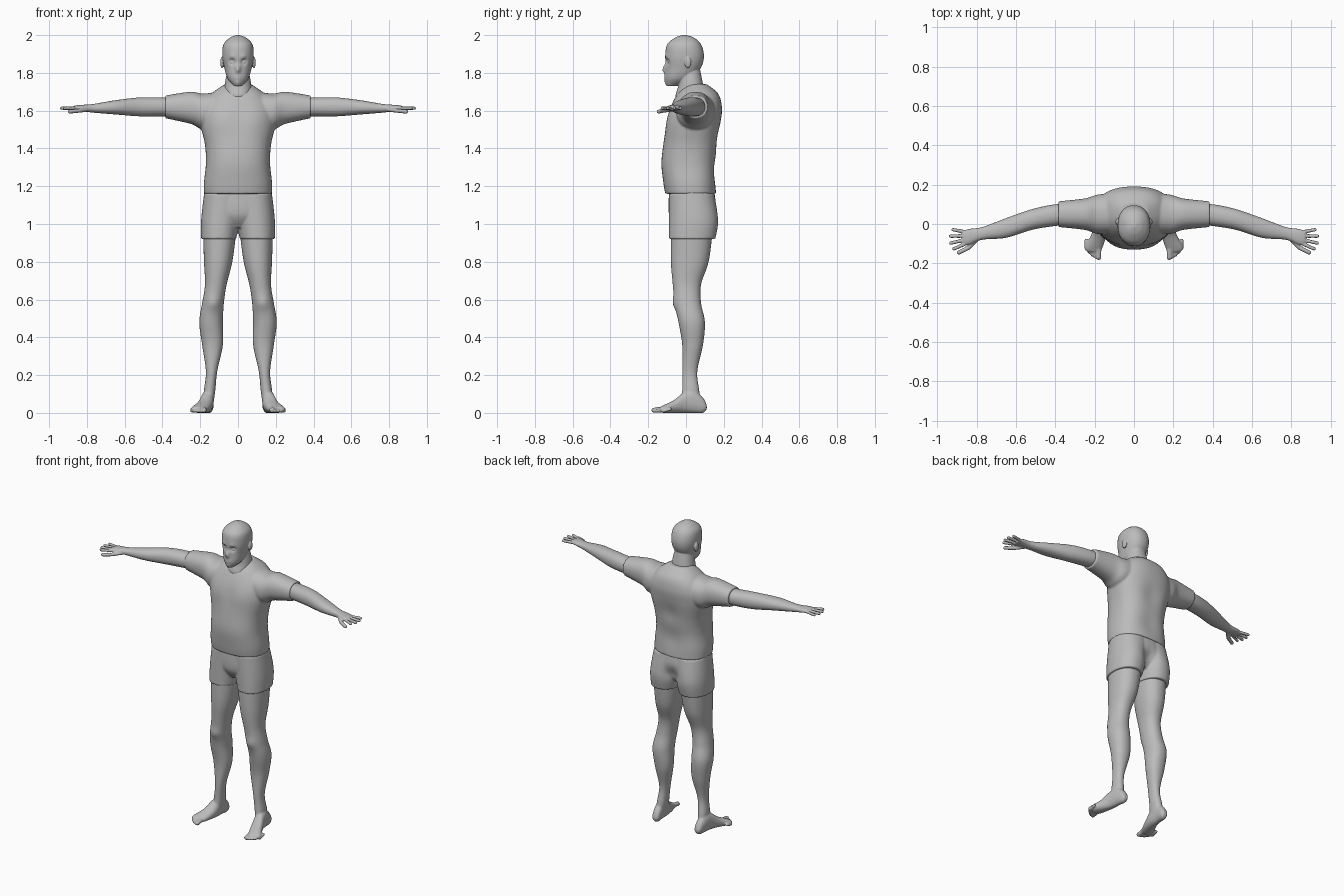
import bpy, bmesh, math
from mathutils import Vector, Matrix

default_cube = bpy.data.objects.get("Cube")
if default_cube:
    bpy.data.objects.remove(default_cube, do_unlink=True)

colour = (0.5, 0.5, 0.5, 1)
grey = bpy.data.materials.new("plain grey")
grey.use_nodes = True
grey.diffuse_color = colour
grey.node_tree.nodes["Principled BSDF"].inputs["Base Color"].default_value = colour


def spline(sections, steps):
    """Smoothly blend a list of sections into a denser list."""
    rows = [Vector(section) for section in sections]
    padded = [rows[0]] + rows + [rows[-1]]
    dense = []
    for before, start, end, after in zip(padded, padded[1:], padded[2:], padded[3:]):
        leave, arrive = (end - before) / 2, (after - start) / 2
        for step in range(steps):
            t = step / steps
            ease = t * t * (3 - 2 * t)
            dense.append(start.lerp(end, ease) + leave * t * (1 - t) ** 2 - arrive * t * t * (1 - t))
    return dense + [rows[-1]]


def loft(bm, axis, sections, power=2.2, sides=64, steps=8):
    """Closed skin; a section is its place on the axis, then low and high on the other two axes."""
    across, along = [k for k in range(3) if k != axis]
    rings = []
    for place, low_a, high_a, low_b, high_b in spline(sections, steps):
        ring = []
        for k in range(sides):
            angle = math.tau * k / sides
            c, s = math.cos(angle), math.sin(angle)
            point = Vector()
            point[axis] = place
            point[across] = (low_a + high_a + (high_a - low_a) * math.copysign(abs(c) ** (2 / power), c)) / 2
            point[along] = (low_b + high_b + (high_b - low_b) * math.copysign(abs(s) ** (2 / power), s)) / 2
            ring.append(bm.verts.new(point))
        rings.append(ring)
    for lower, upper in zip(rings, rings[1:]):
        for k in range(sides):
            bm.faces.new((lower[k - 1], lower[k], upper[k], upper[k - 1]))
    bm.faces.new(rings[0])
    bm.faces.new(rings[-1])


def trunk(bm, sections, **options):
    """Upright loft centred on x; a section is height, half width, front and back."""
    full = [(height, -half, half, front, back) for height, half, front, back in sections]
    loft(bm, 2, full, **options)


def ball(bm, centre, size):
    place = Matrix.Translation(centre) @ Matrix.Diagonal((*size, 1))
    bmesh.ops.create_uvsphere(bm, u_segments=20, v_segments=12, radius=1, matrix=place)


def digit(bm, joints, radius):
    """Finger or toe made of round joints and straight bones."""
    for joint in joints:
        ball(bm, joint, (radius, radius, radius))
    for start, end in zip(map(Vector, joints), map(Vector, joints[1:])):
        bone = end - start
        turn = bone.to_track_quat('Z', 'Y').to_matrix().to_4x4()
        bmesh.ops.create_cone(bm, cap_ends=True, segments=16, radius1=radius, radius2=radius,
                              depth=bone.length, matrix=Matrix.Translation((start + end) / 2) @ turn)


def push(bm, centre, depth, radius):
    """Soft sculpting stroke that moves the surface backwards (or forwards when negative)."""
    for vert in bm.verts:
        mirrored = Vector((abs(vert.co.x), vert.co.y, vert.co.z))
        distance = (mirrored - Vector(centre)).length
        vert.co.y += depth * math.exp(-(distance / radius) ** 2)


def mirror_half(bm):
    """Copy everything built so far to the other side."""
    copy = bmesh.ops.duplicate(bm, geom=bm.verts[:] + bm.edges[:] + bm.faces[:])["geom"]
    for element in copy:
        if isinstance(element, bmesh.types.BMVert):
            element.co.x *= -1


def finish(bm, name, voxel):
    """Fuse the overlapping volumes into one smooth skin."""
    bmesh.ops.recalc_face_normals(bm, faces=bm.faces)
    mesh = bpy.data.meshes.new(name)
    bm.to_mesh(mesh)
    bm.free()
    mesh.materials.append(grey)
    part = bpy.data.objects.new(name, mesh)
    bpy.context.collection.objects.link(part)
    fuse = part.modifiers.new("fuse", 'REMESH')
    fuse.mode = 'VOXEL'
    fuse.voxel_size = voxel
    fuse.use_smooth_shade = True
    soften = part.modifiers.new("soften", 'SMOOTH')
    soften.factor = 0.5
    soften.iterations = 2


# Eyes and ears
bm = bmesh.new()
ball(bm, (.03, -.085, 1.857), (.013, .012, .01))
ball(bm, (.084, .01, 1.855), (.01, .018, .03))
mirror_half(bm)
features = bpy.data.meshes.new("eyes_and_ears")
bm.to_mesh(features)
bm.free()

# Head with a sculpted face, then neck
bm = bmesh.new()
trunk(bm, [(1.73, .02, -.1, -.05), (1.77, .055, -.11, .03), (1.83, .073, -.107, .08), (1.89, .083, -.11, .095),
           (1.95, .077, -.1, .08), (1.985, .045, -.06, .045), (2, .01, -.02, 0)], sides=96, steps=12)
eye_socket, nose_bridge, nose_tip = (.03, -.1, 1.86), (0, -.11, 1.83), (0, -.115, 1.81)
mouth, chin, brow = (0, -.11, 1.777), (0, -.11, 1.745), (.03, -.1, 1.885)
push(bm, eye_socket, .016, .016)
push(bm, brow, -.005, .015)
push(bm, nose_bridge, -.013, .015)
push(bm, nose_tip, -.016, .013)
push(bm, mouth, -.006, .016)
push(bm, mouth, .006, .006)
push(bm, chin, -.007, .015)
bm.from_mesh(features)
bpy.data.meshes.remove(features)
trunk(bm, [(1.64, .06, -.04, .1), (1.68, .07, -.055, .1), (1.74, .07, -.04, .09), (1.84, .05, -.04, .07)])
finish(bm, "head_and_neck", .0035)

# Shirt: sleeves and torso with a hollow along the spine
bm = bmesh.new()
loft(bm, 0, [(.06, -.04, .16, 1.53, 1.71), (.18, -.05, .15, 1.5, 1.69), (.25, -.03, .13, 1.53, 1.7),
             (.385, -.015, .115, 1.56, 1.68)])
mirror_half(bm)
trunk(bm, [(1.16, .18, -.11, .16), (1.22, .18, -.12, .16), (1.32, .17, -.13, .16), (1.42, .175, -.12, .17),
           (1.54, .2, -.1, .185), (1.62, .19, -.08, .19), (1.69, .14, -.045, .17), (1.74, .07, 0, .11)], power=2.4)
spine, small_of_back, chest = (0, .18, 1.45), (0, .16, 1.28), (.09, -.09, 1.55)
push(bm, spine, -.012, .07)
push(bm, small_of_back, -.012, .08)
push(bm, chest, -.008, .07)
finish(bm, "shirt", .0065)

# Shorts: two legs joined to a pelvis
bm = bmesh.new()
loft(bm, 2, [(.92, .01, .195, -.09, .155), (1.02, -.01, .195, -.09, .17), (1.16, -.04, .18, -.09, .15)])
mirror_half(bm)
trunk(bm, [(.98, .05, -.05, .11), (1.05, .17, -.09, .16), (1.17, .18, -.09, .15)])
seat_cleft = (0, .17, 1.04)
push(bm, seat_cleft, -.025, .045)
finish(bm, "shorts", .006)

# Legs, feet and toes
bm = bmesh.new()
loft(bm, 2, [(.05, .13, .18, -.03, .08), (.12, .12, .18, -.02, .07), (.22, .11, .17, -.02, .06),
             (.36, .08, .19, -.02, .09), (.48, .08, .205, -.04, .1), (.58, .075, .19, -.06, .08),
             (.68, .06, .175, -.07, .08), (.8, .03, .18, -.08, .12), (.95, .01, .185, -.08, .14)])
kneecap = (.13, -.06, .58)
push(bm, kneecap, -.01, .035)
loft(bm, 1, [(.11, .14, .17, .02, .04), (.09, .13, .18, 0, .08), (.04, .13, .19, 0, .12),
             (-.01, .13, .2, 0, .11), (-.06, .14, .22, 0, .07), (-.12, .16, .25, 0, .04),
             (-.14, .17, .24, .01, .03)])
for toe in range(5):
    radius = .009 if toe else .014
    x, y = .18 + .016 * toe, -.17 + .003 * toe * toe
    digit(bm, [(x, y + .04, .02), (x, y, radius)], radius)
mirror_half(bm)
finish(bm, "legs_and_feet", .006)

# Arms, palms, fanned fingers and thumbs
bm = bmesh.new()
loft(bm, 0, [(.3, 0, .1, 1.57, 1.67), (.4, -.01, .1, 1.57, 1.67), (.52, -.03, .075, 1.57, 1.67),
             (.65, -.07, .03, 1.58, 1.655), (.77, -.08, -.015, 1.59, 1.635), (.84, -.105, -.025, 1.6, 1.63),
             (.87, -.105, -.035, 1.6, 1.625)])
for finger in range(4):
    spread = finger - 1.5
    angle = math.radians(11 * spread - 7)
    knuckle = Vector((.855, .02 * spread - .07, 1.613))
    reach = Vector((math.cos(angle), math.sin(angle), 0)) * (.08 - .006 * spread ** 2)
    digit(bm, [knuckle, knuckle + reach], .009)
digit(bm, [(.79, -.07, 1.606), (.84, -.12, 1.6), (.89, -.145, 1.595)], .011)
mirror_half(bm)
finish(bm, "arms_and_hands", .0045)
